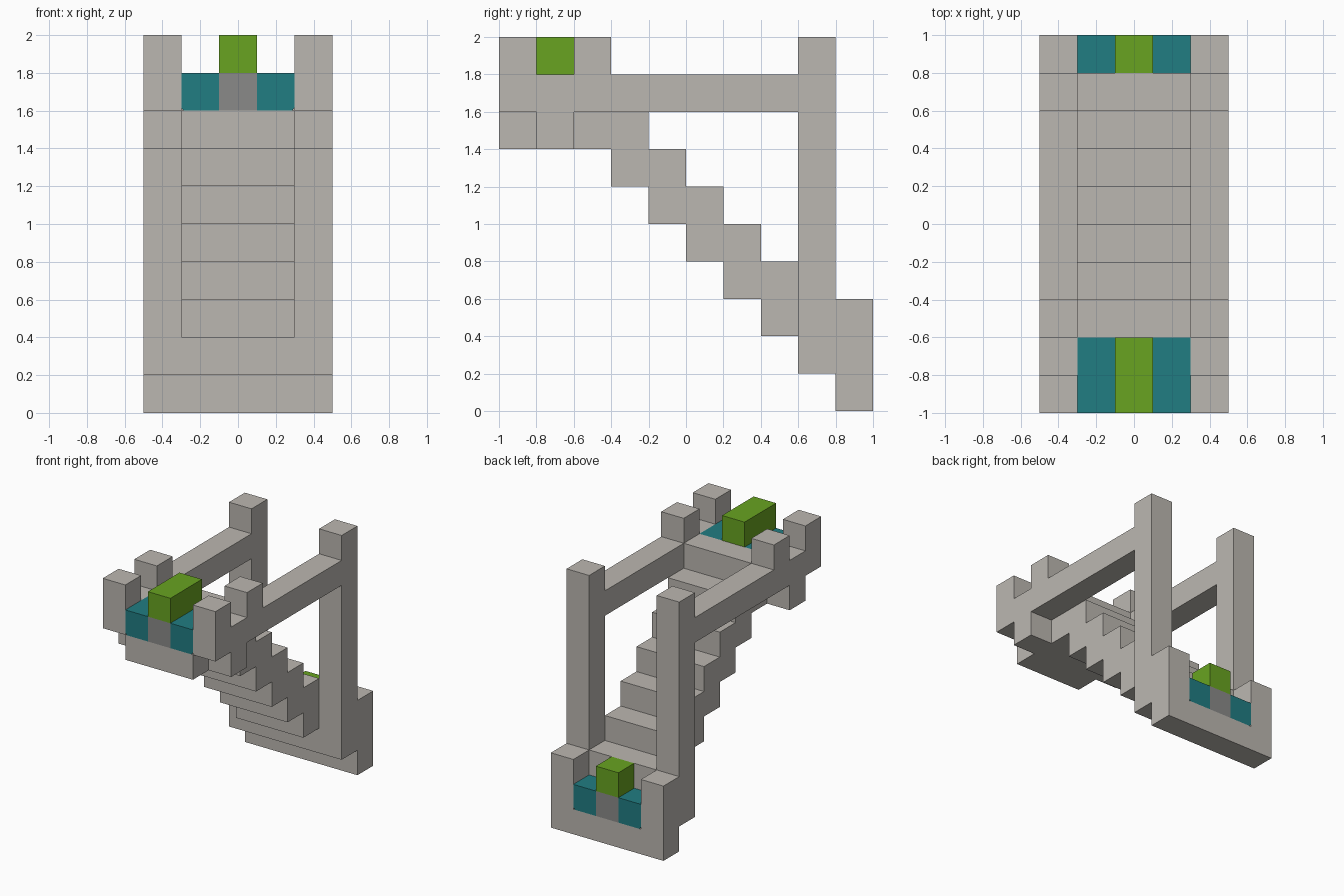
import bpy
import bmesh

U = 0.2  # one building block

cube = bpy.data.objects.get("Cube")
if cube:
    bpy.data.objects.remove(cube, do_unlink=True)


def make_material(name, rgb):
    mat = bpy.data.materials.new(name)
    mat.use_nodes = True
    colour = (*rgb, 1)
    mat.diffuse_color = colour
    bsdf = mat.node_tree.nodes["Principled BSDF"]
    bsdf.inputs["Base Color"].default_value = colour
    return mat


stone = make_material("pale stone", (0.50, 0.475, 0.44))
dark_stone = make_material("grey stone", (0.255, 0.255, 0.25))
teal = make_material("teal", (0.015, 0.205, 0.225))
green = make_material("leaf green", (0.14, 0.37, 0.015))


def extrude_x(name, profile, x0, x1, mat, mirror=False):
    """Extrude a (y, z) outline, in block units, from x0 to x1."""
    bm = bmesh.new()
    face = bm.faces.new([bm.verts.new((x0 * U, y * U, z * U)) for y, z in profile])
    solid = bmesh.ops.extrude_face_region(bm, geom=[face])
    moved = [v for v in solid["geom"] if isinstance(v, bmesh.types.BMVert)]
    bmesh.ops.translate(bm, vec=((x1 - x0) * U, 0, 0), verts=moved)
    bmesh.ops.recalc_face_normals(bm, faces=bm.faces)
    mesh = bpy.data.meshes.new(name)
    bm.to_mesh(mesh)
    bm.free()
    mesh.materials.append(mat)
    obj = bpy.data.objects.new(name, mesh)
    bpy.context.collection.objects.link(obj)
    if mirror:
        obj.modifiers.new("Mirror", "MIRROR").use_axis[0] = True
    return obj


def box(name, x0, x1, y0, y1, z0, z1, mat, mirror=False):
    outline = [(y0, z0), (y1, z0), (y1, z1), (y0, z1)]
    return extrude_x(name, outline, x0, x1, mat, mirror)


# Side frames: rear foot, tall post, handrail and front battlements
frame = [(4, 0), (5, 0), (5, 3), (4, 3), (4, 10), (3, 10), (3, 9),
         (-2, 9), (-2, 10), (-3, 10), (-3, 9), (-4, 9), (-4, 10), (-5, 10),
         (-5, 8), (-4, 8), (-4, 7), (-3, 7), (-3, 8), (3, 8), (3, 1), (4, 1)]
extrude_x("side_frames", frame, 1.5, 2.5, stone, mirror=True)

# Staircase: treads climb towards the front, underside steps back down
stairs = [(4, 1), (4, 3)]
for i in range(6):
    stairs += [(3 - i, 3 + i), (3 - i, 4 + i)]
stairs += [(-3, 9), (-3, 8), (-5, 8), (-5, 7)]
for i in range(6):
    stairs += [(i - 2, 7 - i), (i - 2, 6 - i)]
stairs += [(3, 1)]
extrude_x("staircase", stairs, -1.5, 1.5, stone)
box("rear_sill", -1.5, 1.5, 4, 5, 0, 1, stone)

# Planters at the stair foot and on the upper landing
for label, y0, y1, z in (("rear", 4, 5, 1), ("front", -5, -3, 8)):
    box(label + "_planter_block", -0.5, 0.5, y0, y1, z, z + 1, dark_stone)
    box(label + "_hedge", -0.5, 0.5, y0, y1, z + 1, z + 2, green)
    pool = box(label + "_pools", 0.5, 1.5, y0, y1, z, z + 1, teal, mirror=True)
    # Ease the lower outer edge of each pool
    bm = bmesh.new()
    bm.from_mesh(pool.data)
    edges = [e for e in bm.edges
             if all(v.co.x > 1.4 * U and v.co.z < (z + 0.5) * U for v in e.verts)]
    bmesh.ops.bevel(bm, geom=edges, offset=0.015, segments=1, affect="EDGES")
    bm.to_mesh(pool.data)
    bm.free()
